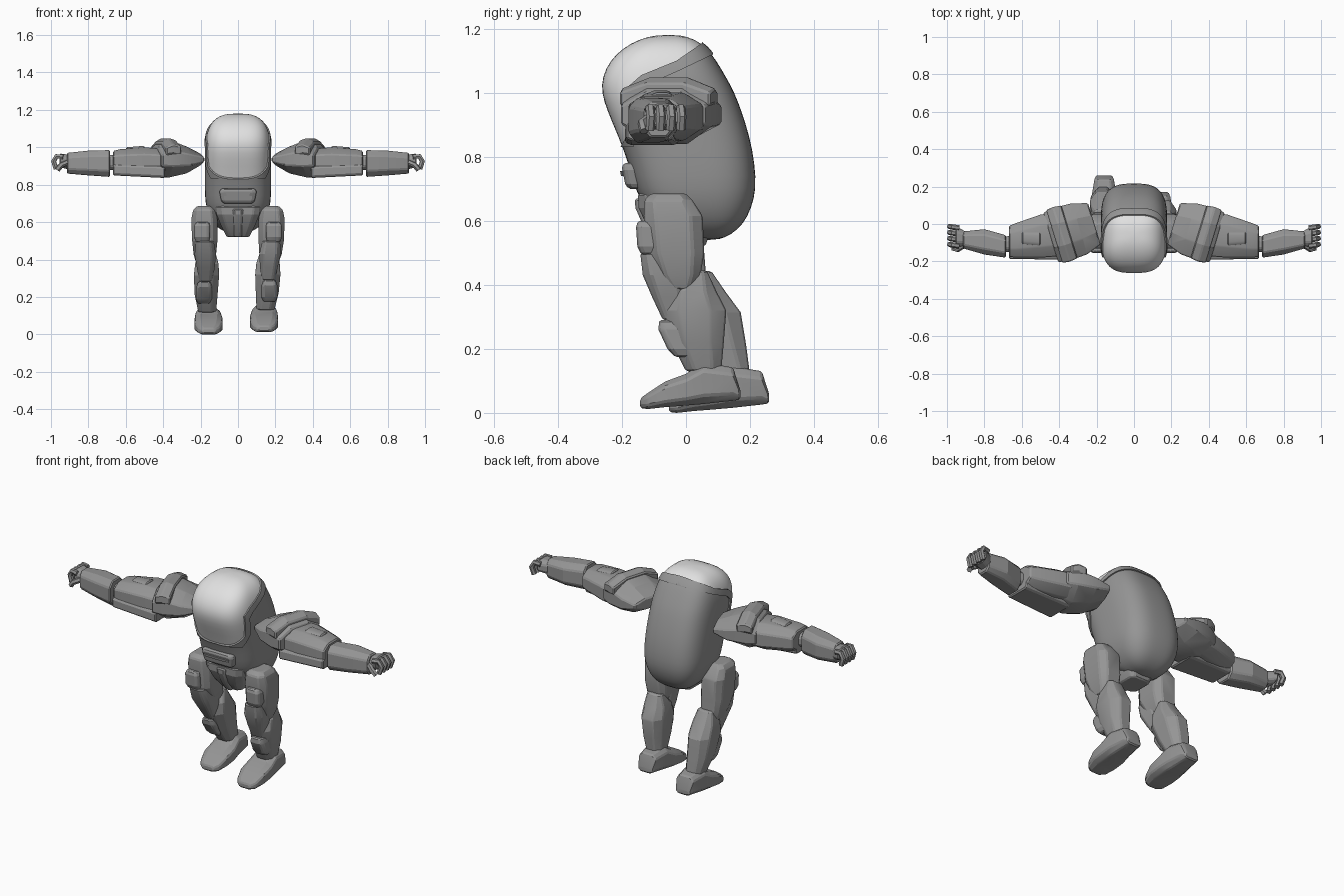
import bpy, bmesh, math
from mathutils import Matrix, Vector

start_cube = bpy.data.objects.get("Cube")
if start_cube:
    bpy.data.objects.remove(start_cube, do_unlink=True)


def material(name, grey):
    mat = bpy.data.materials.new(name)
    mat.use_nodes = True
    colour = (grey, grey, grey, 1)
    mat.diffuse_color = colour
    for node in mat.node_tree.nodes:
        if node.type == 'BSDF_PRINCIPLED':
            node.inputs["Base Color"].default_value = colour
    return mat


ARMOUR = material("armour grey", .3)
GLASS = material("pale visor grey", .75)


def activate(ob):
    bpy.ops.object.select_all(action='DESELECT')
    ob.select_set(True)
    bpy.context.view_layer.objects.active = ob


def apply_modifiers(ob):
    activate(ob)
    for mod in list(ob.modifiers):
        bpy.ops.object.modifier_apply(modifier=mod.name)


def smooth(ob, degrees):
    activate(ob)
    bpy.ops.object.shade_smooth_by_angle(angle=math.radians(degrees))


def finish(name, bm, mat):
    bmesh.ops.recalc_face_normals(bm, faces=bm.faces)
    mesh = bpy.data.meshes.new(name)
    bm.to_mesh(mesh)
    bm.free()
    ob = bpy.data.objects.new(name, mesh)
    bpy.context.collection.objects.link(ob)
    mesh.materials.append(mat)
    return ob


def bridge(bm, rings):
    """Skin a stack of equal rings and cap both ends."""
    for low, high in zip(rings, rings[1:]):
        for i in range(len(low)):
            j = (i + 1) % len(low)
            bm.faces.new((low[i], low[j], high[j], high[i]))
    bm.faces.new(rings[0][::-1])
    bm.faces.new(rings[-1])


ORDER = {'x': lambda t, a, b: (t, a, b),
         'y': lambda t, a, b: (a, t, b),
         'z': lambda t, a, b: (a, b, t)}


def loft(name, axis, rows, side=1, cut=.25, shift=None, place=None, bevel=.006):
    """Armour block: chamfered boxes (position, a min, a max, b min, b max)."""
    bm = bmesh.new()
    rings = []
    for t, a0, a1, b0, b1 in rows:
        da, db = (a1 - a0) * cut, (b1 - b0) * cut
        outline = [(a0 + da, b0), (a1 - da, b0), (a1, b0 + db), (a1, b1 - db),
                   (a1 - da, b1), (a0 + da, b1), (a0, b1 - db), (a0, b0 + db)]
        ring = []
        for a, b in outline:
            p = Vector(ORDER[axis](t, a, b))
            if place:
                p = place @ p
            if shift:
                p += shift(p.z)
            ring.append(bm.verts.new((p.x * side, p.y, p.z)))
        rings.append(ring)
    bridge(bm, rings)
    ob = finish(name, bm, ARMOUR)
    if bevel:
        mod = ob.modifiers.new("edge", 'BEVEL')
        mod.width, mod.segments, mod.limit_method = bevel, 1, 'ANGLE'
        apply_modifiers(ob)
    smooth(ob, 18)
    return ob


# Egg-shaped torso: height, front, back, half width
TORSO = [(.54, .04, .10, .04), (.555, 0, .14, .09), (.59, -.07, .18, .13),
         (.64, -.13, .205, .158), (.70, -.16, .22, .175), (.78, -.18, .215, .178),
         (.86, -.21, .20, .178), (.94, -.245, .175, .178), (1, -.265, .152, .177),
         (1.05, -.262, .125, .172), (1.10, -.238, .095, .16), (1.14, -.197, .066, .137),
         (1.168, -.145, .027, .10), (1.181, -.09, -.02, .05)]


def torso(name, mat, grow=0):
    bm = bmesh.new()
    rings = []
    for z, front, back, half in TORSO:
        ring = []
        for i in range(40):
            a = math.tau * i / 40
            c, s = (math.copysign(abs(v) ** .67, v) for v in (math.cos(a), math.sin(a)))
            ring.append(bm.verts.new((half * c, (front + back + (back - front) * s) / 2, z)))
        rings.append(ring)
    bridge(bm, rings)
    bm.normal_update()
    for v in bm.verts:
        v.co += v.normal * grow
    ob = finish(name, bm, mat)
    ob.modifiers.new("round", 'SUBSURF').levels = 1
    apply_modifiers(ob)
    return ob


def trim(ob, profile, operation):
    """Cut with a side profile (y, z) swept across the full width."""
    bm = bmesh.new()
    bridge(bm, [[bm.verts.new((x, y, z)) for y, z in profile] for x in (-.5, .5)])
    cutter = finish("profile_cutter", bm, ob.data.materials[0])
    cutter.hide_render = True
    mod = ob.modifiers.new("trim", 'BOOLEAN')
    mod.operation, mod.object, mod.solver = operation, cutter, 'EXACT'
    apply_modifiers(ob)
    bpy.data.objects.remove(cutter, do_unlink=True)
    smooth(ob, 40)


# Visor opening and the raised rim that follows it
edge = [(.05, 1.3), (.05, 1.155), (-.03, 1.10), (-.14, 1.055),
        (-.18, 1.02), (-.165, .90), (-.205, .83)]
rim_back = [(-.165, .83), (-.135, .9), (-.145, 1), (-.12, 1.025),
            (-.02, 1.07), (.085, 1.12), (.085, 1.3)]
opening = edge + [(-.4, .83), (-.4, 1.3)]
trim(torso("torso_shell", ARMOUR), opening, 'DIFFERENCE')
trim(torso("visor", GLASS), opening, 'INTERSECT')
trim(torso("visor_rim", ARMOUR, .007), edge + rim_back, 'INTERSECT')

# Chest vent and pelvis guard
loft("chest_vent", 'z', [(.70, -.08, .08, -.18, -.1), (.715, -.09, .09, -.19, -.1),
                         (.765, -.10, .10, -.20, -.1), (.78, -.09, .09, -.195, -.1)], cut=.1)
loft("vent_lip", 'z', [(.74, -.075, .075, -.203, -.15), (.755, -.08, .08, -.206, -.15)], cut=.1, bevel=0)
loft("pelvis", 'z', [(.52, -.06, .06, -.07, .06), (.58, -.09, .09, -.12, .08),
                     (.64, -.115, .115, -.148, .05), (.685, -.12, .12, -.15, 0)], cut=.15)
loft("pelvis_strip", 'z', [(.52, -.02, .02, -.09, 0), (.58, -.025, .025, -.132, 0),
                           (.64, -.03, .03, -.158, 0), (.67, -.035, .035, -.16, 0)], cut=.15)


def finger(name, side, points, radius):
    curve = bpy.data.curves.new(name, 'CURVE')
    curve.dimensions = '3D'
    curve.bevel_depth, curve.bevel_resolution, curve.use_fill_caps = radius, 1, True
    spline = curve.splines.new('POLY')
    spline.points.add(len(points) - 1)
    for knot, (x, y, z) in zip(spline.points, points):
        knot.co = (side * x, y, z, 1)
    ob = bpy.data.objects.new(name, curve)
    bpy.context.collection.objects.link(ob)
    curve.materials.append(ARMOUR)
    activate(ob)
    bpy.ops.object.convert(target='MESH')
    smooth(bpy.context.object, 50)


def build_arm(label, side):
    # Shoulder pad turned forward, with a raised band on top
    turn = Matrix.Translation((.33, -.04, 0)) @ Matrix.Rotation(math.radians(-17), 4, 'Z')
    loft(label + "shoulder_pad", 'x', [
        (-.125, -.11, .12, .905, .965), (-.04, -.14, .145, .86, 1.005),
        (.06, -.145, .15, .838, 1.042), (.12, -.135, .14, .86, 1)], side, .3, place=turn)
    loft(label + "shoulder_band", 'x', [
        (.015, -.145, .15, .93, 1.035), (.06, -.15, .155, .93, 1.05),
        (.10, -.145, .15, .93, 1.03)], side, .3, place=turn)
    # Upper arm with underside guard
    loft(label + "upper_arm", 'x', [
        (.38, -.17, .07, .86, .99), (.50, -.18, .05, .85, 1), (.63, -.18, .005, .86, .99),
        (.668, -.175, -.01, .87, .98)], side)
    loft(label + "arm_guard", 'x', [(.39, -.19, -.02, .836, .90), (.668, -.187, -.04, .85, .91)], side, .12)
    loft(label + "arm_plate", 'x', [(.50, -.12, -.04, .95, 1.008), (.60, -.11, -.04, .95, 1)], side, .2)
    # Forearm and hand
    loft(label + "elbow_joint", 'x', [(.65, -.15, -.06, .88, .96), (.70, -.15, -.07, .88, .96)], side)
    loft(label + "forearm", 'x', [
        (.685, -.18, -.06, .842, .985), (.80, -.163, -.028, .85, .982),
        (.915, -.13, -.04, .86, .97)], side, .22)
    loft(label + "palm", 'x', [(.90, -.115, -.04, .88, .96), (.955, -.125, -.012, .895, .967)], side)
    for i in range(4):
        y = -.112 + .032 * i
        finger(f"{label}finger_{i + 1}", side, [
            (.935, y - .005, .948), (.97, y, .952), (.986, y + .003, .925), (.972, y, .885)], .0145)
    finger(label + "thumb", side, [(.91, -.115, .92), (.945, -.137, .905), (.965, -.13, .88)], .015)


def build_leg(label, side, stride):
    def shift(z):
        return stride * min(1, max(0, (.5 - z) / .36))
    # Thigh, front plate and tapering knee guard
    loft(label + "thigh", 'z', [
        (.385, .13, .22, -.05, .02), (.43, .115, .235, -.09, .045), (.50, .11, .245, -.12, .057),
        (.615, .11, .25, -.132, .052), (.665, .12, .24, -.13, .02),
        (.685, .14, .22, -.11, 0)], side, .2, shift)
    loft(label + "thigh_plate", 'z', [
        (.495, .155, .225, -.14, -.08), (.52, .15, .235, -.152, -.08), (.58, .15, .235, -.156, -.08),
        (.60, .155, .225, -.15, -.08)], side, .15, shift)
    loft(label + "knee_guard", 'z', [
        (.29, .13, .20, -.072, 0), (.36, .12, .215, -.105, 0), (.43, .115, .23, -.135, 0),
        (.50, .13, .225, -.143, -.03)], side, .2, shift)
    # Shin with its pad
    loft(label + "shin", 'z', [
        (.13, .105, .20, 0, .11), (.22, .10, .222, -.045, .118), (.32, .095, .23, -.073, .126),
        (.38, .10, .225, -.045, .095), (.445, .12, .21, .02, .065)], side, .25, shift)
    loft(label + "shin_pad", 'z', [
        (.175, .14, .205, -.035, .03), (.20, .13, .215, -.058, .03), (.26, .13, .215, -.086, .03),
        (.29, .14, .205, -.084, .03)], side, .15, shift)
    # Boot, flat underneath
    loft(label + "boot", 'y', [
        (-.143, .11, .18, .015, .045), (-.12, .085, .205, .012, .062), (-.065, .07, .22, .018, .098),
        (0, .07, .22, .023, .122), (.056, .08, .215, .028, .158), (.147, .095, .20, .038, .142),
        (.17, .105, .19, .042, .07)], side, .2, lambda z: stride)


for label, side, stride in (("left_", 1, Vector((-.006, 0, 0))),
                            ("right_", -1, Vector((.012, .09, -.012)))):
    build_arm(label, side)
    build_leg(label, side, stride)
